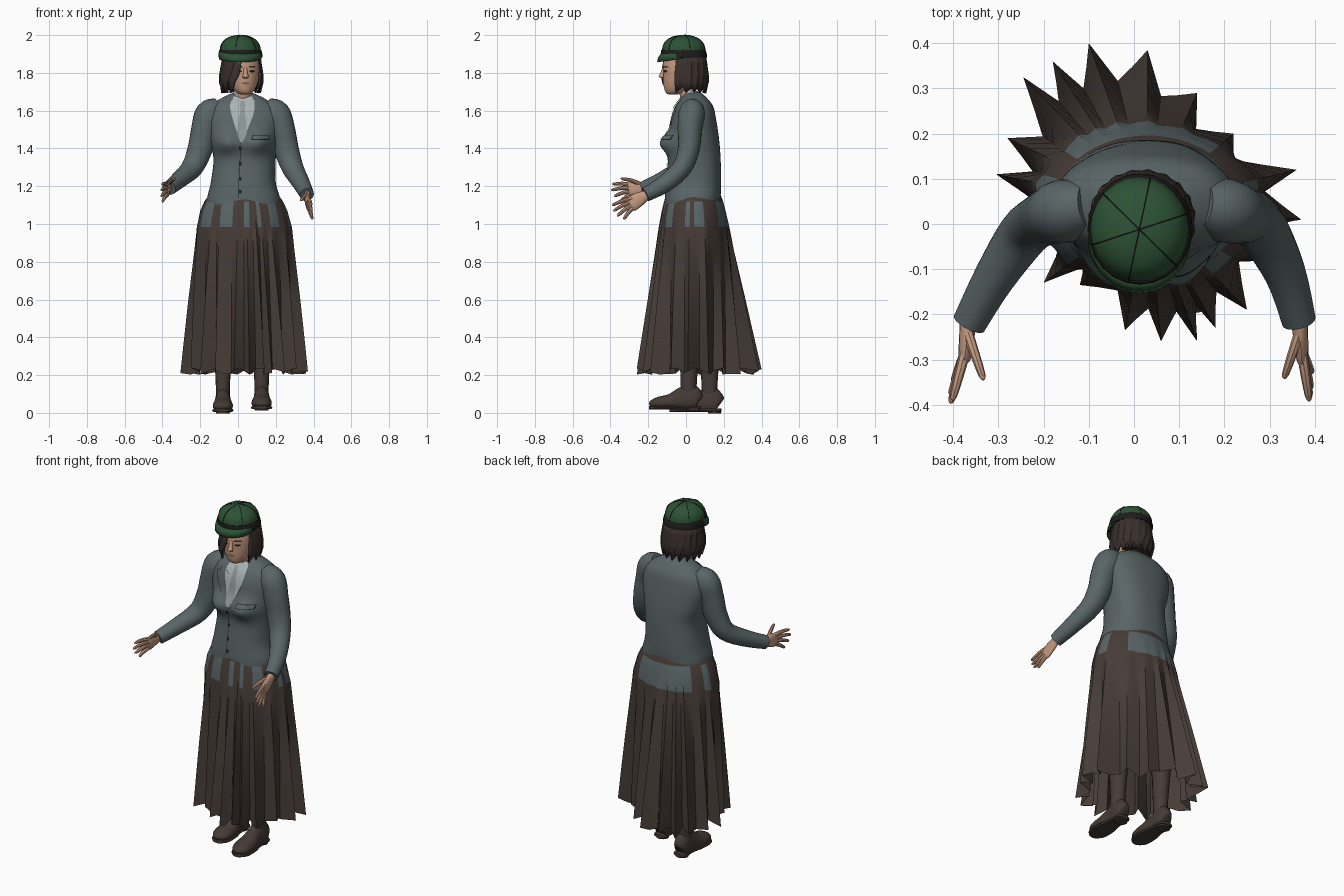
import bpy, bmesh, math
from mathutils import Vector as V
from mathutils.bvhtree import BVHTree

if "Cube" in bpy.data.objects:
    bpy.data.objects.remove(bpy.data.objects["Cube"])


def material(name, *rgb):
    m = bpy.data.materials.new(name)
    m.use_nodes = True
    m.diffuse_color = (*rgb, 1)
    m.node_tree.nodes["Principled BSDF"].inputs["Base Color"].default_value = (*rgb, 1)
    return m


JACKET = material("slate wool", .10, .13, .135)
SKIRT = material("brown cloth", .062, .045, .038)
LEATHER = material("brown leather", .06, .043, .035)
GREEN = material("cap green", .026, .085, .035)
DARK = material("near black", .012, .012, .011)
SKIN = material("skin", .55, .32, .215)
LIPS = material("lips", .32, .13, .1)
HAIR = material("dark brown hair", .042, .029, .025)
SHIRT = material("pale shirt", .40, .45, .46)
TIE = material("grey tie", .27, .31, .32)
X, Y, Z = V((1, 0, 0)), V((0, 1, 0)), V((0, 0, 1))


def build(name, verts, faces, mats, angle=40):
    me = bpy.data.meshes.new(name)
    me.from_pydata(verts, [], faces)
    ob = bpy.data.objects.new(name, me)
    bpy.context.collection.objects.link(ob)
    for m in mats:
        me.materials.append(m)
    bm = bmesh.new()
    bm.from_mesh(me)
    bmesh.ops.recalc_face_normals(bm, faces=bm.faces)
    bm.to_mesh(me)
    bm.free()
    bpy.ops.object.select_all(action='DESELECT')
    ob.select_set(True)
    bpy.context.view_layer.objects.active = ob
    bpy.ops.object.shade_smooth_by_angle(angle=math.radians(angle))
    return ob


def spline(rows, k):
    """Smooth curve through the rows, k steps per span."""
    p = [rows[0], *rows, rows[-1]]
    out = []
    for a, b, c, d in zip(p, p[1:], p[2:], p[3:]):
        for i in range(k):
            t = i / k
            out.append([q + .5 * t * (r - o + t * (2*o - 5*q + 4*r - s + t * (3*(q - r) + s - o)))
                        for o, q, r, s in zip(a, b, c, d)])
    return out + [list(rows[-1])]


def loft(name, rows, mat, axis=None, ref=Y, n=24, k=4, power=2, shape=None):
    """Skin over rows of (x, y, z, half width, half depth), capped at both ends."""
    rows = spline(rows, k)
    verts, faces = [], []
    for i, r in enumerate(rows):
        c = V(r[:3])
        a, b = V(rows[max(i-1, 0)][:3]), V(rows[min(i+1, len(rows)-1)][:3])
        t = axis or (b - a).normalized()
        u = t.cross(ref).normalized()
        v = u.cross(t)
        for j in range(n):
            ang = math.tau * j / n
            cs, sn = math.cos(ang), math.sin(ang)
            p = c + u * r[3] * math.copysign(abs(cs) ** (2/power), cs) \
                + v * r[4] * math.copysign(abs(sn) ** (2/power), sn)
            verts.append(shape(p) if shape else p)
    for i in range(len(rows) - 1):
        for j in range(n):
            m = (j + 1) % n
            faces.append((i*n + j, i*n + m, (i+1)*n + m, (i+1)*n + j))
    faces += [tuple(range(n)), tuple(range((len(rows)-1)*n, len(rows)*n))]
    return build(name, verts, faces, [mat])


def surface(ob):
    return BVHTree.FromPolygons([v.co for v in ob.data.vertices],
                                [p.vertices for p in ob.data.polygons])


def patch(name, tree, rows, mat, lift=.004, cols=6, k=5):
    """Thin plate laid on a front surface; rows are (z, left x, right x)."""
    rows = spline(rows, k)
    verts, faces = [], []
    for z, a, b in rows:
        for j in range(cols + 1):
            x = a + (b - a) * j / cols
            hit = tree.ray_cast(V((x, -1, z)), Y)[0]
            verts.append((x, (hit.y if hit else 0) - lift, z))
    w = cols + 1
    for i in range(len(rows) - 1):
        for j in range(cols):
            faces.append((i*w + j, i*w + j + 1, (i+1)*w + j + 1, (i+1)*w + j))
    return build(name, verts, faces, [mat])


# Jacket body, with the bust pushed forward
def bust(p):
    if p.y < .02:
        for cx in (-.055, .105):
            d = ((p.x - cx) / .07) ** 2 + ((p.z - 1.43) / .055) ** 2
            p.y -= .062 * math.exp(-d)
    return p


jacket = loft("jacket_body", [
    (.03, .035, .98, .19, .15), (.03, .035, 1.12, .195, .148), (.028, .04, 1.22, .172, .146),
    (.035, .045, 1.35, .165, .138), (.028, .047, 1.45, .185, .128), (.025, .042, 1.55, .2, .118),
    (.025, .045, 1.62, .175, .1), (.025, .045, 1.665, .115, .068), (.025, .035, 1.695, .05, .045)],
    JACKET, axis=Z, n=64, k=6, power=2.4, shape=bust)
front = surface(jacket)

# Shirt, tie, lapels, pocket and buttons
patch("shirt_front", front, [(1.43, .014, .022), (1.53, -.02, .062), (1.62, -.042, .095),
                             (1.675, -.025, .075)], SHIRT)
patch("tie", front, [(1.435, .012, .024), (1.49, -.004, .046), (1.6, .012, .036),
                     (1.635, .008, .044), (1.65, .012, .04)], TIE, .008)
for s, side in ((-1, "right"), (1, "left")):
    patch(side + "_lapel", front, [
        (z, .022 + s * a, .022 + s * b) for z, a, b in
        ((1.43, 0, .012), (1.53, .044, .09), (1.6, .064, .125), (1.602, .064, .1),
         (1.66, .066, .09))], JACKET, .007)
    patch(side + "_shirt_collar", front, [
        (z, .025 + s * a, .025 + s * b) for z, a, b in
        ((1.605, .035, .045), (1.63, .015, .06), (1.67, .008, .055))], SHIRT, .011)
patch("breast_pocket", front, [(1.445, .07, .165), (1.47, .075, .17)], DARK, .003)
patch("breast_pocket_flap", front, [(1.449, .075, .16), (1.468, .079, .166)], JACKET, .005)
for z in (1.4, 1.32, 1.24, 1.17):
    patch("jacket_button", front, [(z - .009, .004, .018), (z + .009, .004, .018)], DARK, .005, k=1)
patch("jacket_opening", front, [(1.14, -.001, .002), (1.43, .014, .017)], DARK, .003)
loft("neck", [(.025, .03, 1.63, .05, .05), (.027, .01, 1.69, .044, .045),
              (.027, 0, 1.76, .045, .05)], SKIN, axis=Z)
loft("collar_band", [(.025, .03, 1.65, .064, .056), (.026, .022, 1.705, .05, .049)],
     SHIRT, axis=Z)

# Arms and hands
arms = {
    "left": ([(.15, .04, 1.62, .05, .05), (.2, .03, 1.585, .07, .075), (.232, .02, 1.5, .064, .07),
              (.255, .015, 1.4, .058, .066), (.288, -.02, 1.3, .052, .058),
              (.335, -.11, 1.215, .047, .046), (.365, -.215, 1.155, .038, .038)],
             (.365, -.2, 1.16), (.372, -.29, 1.105),
             [(.388, -.392, 1.1), (.39, -.385, 1.07), (.392, -.365, 1.042), (.394, -.33, 1.025)],
             (.332, -.342, 1.125)),
    "right": ([(-.1, .04, 1.62, .05, .05), (-.15, .03, 1.585, .07, .075),
               (-.178, .02, 1.5, .064, .07), (-.2, .01, 1.4, .058, .066),
               (-.242, -.02, 1.3, .052, .058), (-.31, -.12, 1.235, .045, .046),
               (-.365, -.22, 1.19, .038, .038)],
              (-.365, -.2, 1.197), (-.375, -.295, 1.18),
              [(-.402, -.39, 1.212), (-.406, -.397, 1.18), (-.406, -.38, 1.148),
               (-.4, -.35, 1.118)],
              (-.333, -.345, 1.242))}
for side, (path, wrist, palm, tips, thumb) in arms.items():
    loft(side + "_sleeve", path, JACKET, ref=X, n=20)
    w, p = V(wrist), V(palm)
    loft(side + "_palm", [(*w, .022, .02), (*w.lerp(p, .5), .036, .017), (*p, .04, .014),
                          (*w.lerp(p, 1.08), .03, .01)], SKIN, ref=X, n=16)
    for i, tip in enumerate([*tips, thumb]):
        tip = V(tip)
        base = w.lerp(p, .4 if i == 4 else .9) + Z * (.02 if i == 4 else .024 - .016 * i)
        mid = base.lerp(tip, .5) + Z * .005
        loft(f"{side}_{'thumb' if i == 4 else 'finger'}", [
            (*base, .012, .012), (*mid, .0105, .0105), (*base.lerp(tip, .9), .008, .008),
            (*tip, .003, .003)], SKIN, ref=X, n=8, k=2)

# Pleated skirt: fold tips at the hem, drawn in to an oval waist
tips = [(.37, .01), (.36, .12), (.22, .2), (.14, .29), (.03, .385), (-.1, .4), (-.18, .36),
        (-.245, .325), (-.28, .19), (-.305, .11), (-.25, 0), (-.2, -.13), (-.12, -.135),
        (-.02, -.235), (.06, -.26), (.14, -.26), (.18, -.23), (.25, -.19), (.31, -.08)]
mid = V((.03, .04))
hem = []
for a, b in zip(tips, tips[1:] + tips[:1]):
    a, b = V(a), V(b)
    hem += [a, a.lerp(b, .3) * .88 + mid * .12, a.lerp(b, .65) * .78 + mid * .22]
levels = [(1.165, .175, .14, 0), (1.12, .208, .156, 0), (1.07, .23, .166, .02),
          (.985, .248, .172, .1), (.85, .25, .175, .24), (.6, .255, .178, .54), (.4, .258, .18, .78),
          (.22, .26, .18, 1)]
verts, faces, n = [], [], len(hem)
for z, rx, ry, t in levels:
    for j, h in enumerate(hem):
        d = h - mid
        a = math.atan2(d.y / ry, d.x / rx)
        p = V((mid.x + rx * math.cos(a), mid.y + ry * math.sin(a))).lerp(h, t)
        verts.append((p.x, p.y, z + t * .018 * math.sin(j * 1.3)))
for i in range(len(levels) - 1):
    faces += [(i*n + j, i*n + (j+1) % n, (i+1)*n + (j+1) % n, (i+1)*n + j) for j in range(n)]
skirt = build("pleated_skirt", verts, faces, [SKIRT, JACKET], 30)
# Jacket tails showing between the folds below the waist
for f in skirt.data.polygons:
    c, column = f.center, f.index % n
    if .98 < c.z < 1.13:
        tail = c.y > .13 and abs(c.x) < .13
        f.material_index = int(tail or (c.z < 1.1 and column % 5 in (1, 2)))

# Legs and shoes
for side, x, y, lift in (("left", .125, .015, .02), ("right", -.08, .125, .005)):
    loft(side + "_leg", [(x, y, .08, .036, .04), (x, y, .2, .04, .045),
                         (x, y + .01, .45, .055, .06)], SKIRT, axis=Z, n=16)

    def flat(p, low=lift):
        p.z = max(p.z, low + .012)
        return p
    loft(side + "_shoe", [(x, y + a, lift + h, w, r) for a, h, w, r in (
        (.055, .04, .02, .03), (.045, .045, .036, .06), (.01, .05, .042, .085),
        (-.04, .045, .042, .07), (-.1, .035, .052, .045), (-.16, .03, .052, .035),
        (-.195, .025, .035, .022), (-.207, .02, .01, .008))], LEATHER, ref=Z, shape=flat, n=20)
    loft(side + "_sole", [(x, y + a, lift + .008, w, .009) for a, w in (
        (.062, .02), (.045, .04), (-.03, .04), (-.1, .055), (-.17, .054), (-.205, .03),
        (-.212, .01))], LEATHER, ref=Z, n=12, power=4)
    loft(side + "_heel", [(x, y + .025, lift - .008, .036, .034), (x, y + .025, lift + .01, .038, .036)],
         LEATHER, axis=Z, n=16)

# Head and face
head = loft("head", [
    (.036, -.07, 1.685, .018, .02), (.035, -.062, 1.697, .042, .046), (.032, -.045, 1.73, .066, .073),
    (.03, -.03, 1.78, .082, .092), (.028, -.022, 1.84, .088, .1), (.02, -.015, 1.9, .088, .1)],
    SKIN, axis=Z, n=40)
face = surface(head)
loft("nose", [(.038, -.115, 1.83, .008, .008), (.04, -.126, 1.795, .012, .012),
              (.04, -.13, 1.78, .016, .014), (.04, -.115, 1.77, .01, .008)], SKIN, axis=Z, n=12)
patch("mouth", face, [(1.738, .03, .05), (1.745, .016, .064), (1.752, .03, .05)], LIPS)
for side, x in (("left", .074), ("right", .006)):
    patch(side + "_eye", face, [(1.803, x - .006, x + .006), (1.809, x - .016, x + .016),
                                (1.815, x - .006, x + .006)], DARK, .003)
    patch(side + "_eyebrow", face, [(1.829, x - .02, x + .02), (1.836, x - .014, x + .016)], HAIR)

# Bobbed hair: open over the left side of the face, with a long fringe on the right
verts, faces, cols = [], [], 45
hair_rows = [(1.9, .1, 0), (1.85, .108, 0), (1.79, .117, .1), (1.75, .118, .3), (1.71, .106, .5)]
for i, (z, r, cut) in enumerate(hair_rows):
    for j in range(cols + 1):
        a = math.radians(-30 + j / cols * (305 - 22 * cut - 6 * i))
        depth = r * (1.24 if a < 0 or a > math.pi else .92)
        bend = .98 + .03 * (j % 3 == 0)
        drop = .012 * (j % 4 - 1.5) if i == 4 else 0
        verts.append((.018 + bend * r * math.cos(a), .012 + bend * depth * math.sin(a), z + drop))
w = cols + 1
for i in range(len(hair_rows) - 1):
    faces += [(i*w + j, i*w + j + 1, (i+1)*w + j + 1, (i+1)*w + j) for j in range(cols)]
hair = build("bobbed_hair", verts, faces, [HAIR], 30)
solid = hair.modifiers.new("thickness", 'SOLIDIFY')
solid.thickness = .012
loft("back_hair", [(.018, .045, 1.715, .075, .045), (.018, .035, 1.78, .095, .068),
                   (.018, .03, 1.88, .09, .068)], HAIR, axis=Z)

# Cap: dome, dark band, short peak and seams
dome = [(.012, -.012, z, r, r * 1.06) for z, r in (
    (1.885, .108), (1.92, .109), (1.95, .102), (1.975, .083), (1.992, .05), (2, .008))]
loft("cap_dome", dome, GREEN, axis=Z, n=24)
loft("cap_band", [(.014, -.01, 1.882, .116, .122), (.013, -.012, 1.9, .116, .122),
                  (.012, -.014, 1.922, .111, .117)], DARK, axis=Z, n=24)
loft("cap_button", [(.012, -.012, 1.994, .01, .01), (.012, -.012, 2, .006, .006)], GREEN, axis=Z, n=10)
for i in range(3):
    a = math.tau * i / 6 + .3
    rows = [(.012 + math.cos(a) * s * (r + .001), -.012 + math.sin(a) * s * (r * 1.06 + .001), z, .002, .002)
            for s, part in ((1, dome[1:]), (-1, dome[-2:0:-1])) for _, _, z, r, _ in part]
    loft("cap_seam", rows, DARK, ref=V((-math.sin(a), math.cos(a), 0)), n=6)
verts, m = [], 24
for z, grow in ((1.902, 0), (1.882, .014), (1.858, .018)):
    for j in range(m + 1):
        a = math.pi * (1 + j / m)
        out = .112 + grow * abs(math.sin(a))
        verts.append((.012 + out * math.cos(a), -.012 + (out * 1.08) * math.sin(a),
                      z + .02 * (1 - abs(math.sin(a)))))
faces = [(i*(m+1) + j, i*(m+1) + j + 1, (i+1)*(m+1) + j + 1, (i+1)*(m+1) + j)
         for i in range(2) for j in range(m)]
peak = build("cap_peak", verts, faces, [GREEN])
peak.modifiers.new("thickness", 'SOLIDIFY').thickness = .006
